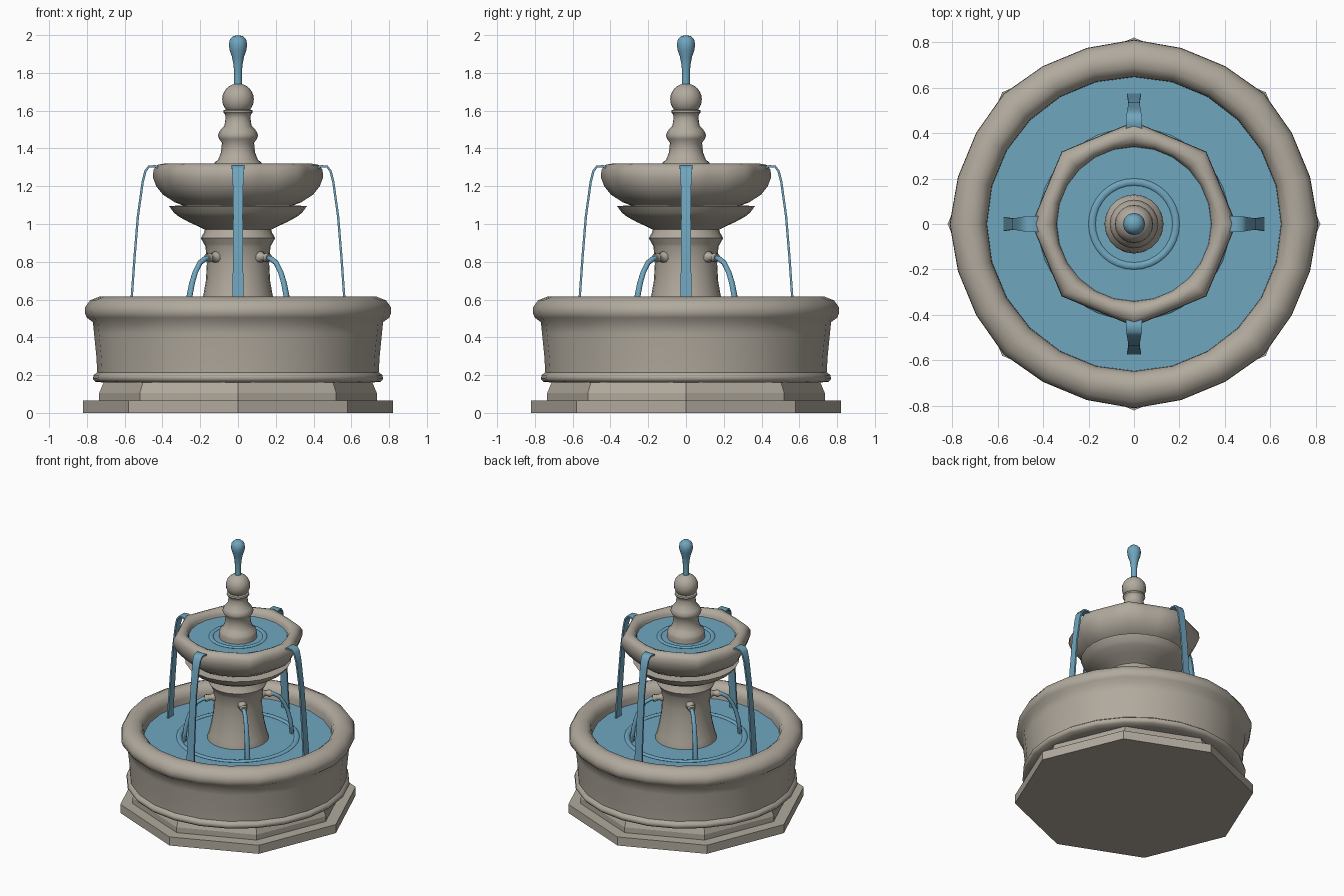
import bpy, bmesh
from math import sin, cos, pi, radians, sqrt, hypot


def material(name, color):
    m = bpy.data.materials.new(name)
    m.diffuse_color = color
    return m


STONE = material("stone", (0.44, 0.40, 0.34, 1))
WATER = material("water", (0.16, 0.38, 0.52, 1))


def finish(name, bm, mat, angle):
    bmesh.ops.remove_doubles(bm, verts=bm.verts, dist=1e-5)
    bmesh.ops.recalc_face_normals(bm, faces=bm.faces)
    me = bpy.data.meshes.new(name)
    bm.to_mesh(me)
    bm.free()
    me.materials.append(mat)
    ob = bpy.data.objects.new(name, me)
    bpy.context.collection.objects.link(ob)
    if angle:
        bpy.ops.object.select_all(action='DESELECT')
        ob.select_set(True)
        bpy.context.view_layer.objects.active = ob
        bpy.ops.object.shade_smooth_by_angle(angle=radians(angle))
    return ob


def bridge(bm, rings, closed=False):
    n = len(rings[0])
    pairs = list(zip(rings, rings[1:]))
    if closed:
        pairs.append((rings[-1], rings[0]))
    for a, b in pairs:
        for i in range(n):
            j = (i + 1) % n
            bm.faces.new((a[i], a[j], b[j], b[i]))


def lathe(name, profile, seg, mat=STONE, angle=50, closed=False):
    """Revolve (radius, z[, lobe]) points; lobe pushes out eight soft corners."""
    bm = bmesh.new()
    rings = []
    for r, z, *lobe in profile:
        w = lobe[0] if lobe else 0
        ring = []
        for i in range(seg):
            a = 2 * pi * i / seg
            rr = r + w * cos(8 * a)
            ring.append(bm.verts.new((rr * cos(a), rr * sin(a), z)))
        rings.append(ring)
    bridge(bm, rings, closed)
    if not closed:
        for ring, (r, *_) in ((rings[0], profile[0]), (rings[-1], profile[-1])):
            if r > 1e-4:
                bm.faces.new(ring)
    return finish(name, bm, mat, angle)


def sweep(name, path, azimuth, n, mat, angle=50):
    """Sweep a section along (radius, z, half_width, half_thickness) points."""
    bm = bmesh.new()
    ca, sa = cos(azimuth), sin(azimuth)
    rings = []
    for k, (r, z, w, t) in enumerate(path):
        p, q = path[max(k - 1, 0)], path[min(k + 1, len(path) - 1)]
        dr, dz = q[0] - p[0], q[1] - p[1]
        d = hypot(dr, dz)
        nr, nz = -dz / d, dr / d
        s = sqrt(2) if n == 4 else 1
        ring = []
        for i in range(n):
            a = 2 * pi * (i + 0.5) / n
            u, v = s * w * cos(a), s * t * sin(a)
            rr = r + nr * v
            ring.append(bm.verts.new((rr * ca - u * sa, rr * sa + u * ca, z + nz * v)))
        rings.append(ring)
    bridge(bm, rings)
    bm.faces.new(rings[0])
    bm.faces.new(rings[-1])
    return finish(name, bm, mat, angle)


def ripple(name, r, z, t):
    lathe(name, [(r + 1.3 * t * cos(a * pi / 4), z + 0.6 * t * sin(a * pi / 4))
                 for a in range(8)], 32, WATER, closed=True)


# Octagonal plinth
lathe("plinth", [(0.82, 0), (0.82, 0.065), (0.735, 0.065), (0.735, 0.105),
                 (0.71, 0.165)], 8, angle=0)

# Large basin with rounded rim
lathe("basin", [(0.70, 0.16), (0.755, 0.165), (0.768, 0.18), (0.765, 0.2),
                (0.745, 0.215), (0.75, 0.30), (0.762, 0.42), (0.768, 0.48),
                (0.795, 0.505, 0.006), (0.805, 0.53, 0.006), (0.803, 0.56, 0.006),
                (0.78, 0.595, 0.004), (0.735, 0.615), (0.69, 0.61),
                (0.66, 0.585), (0.648, 0.55), (0.645, 0.30), (0, 0.28)], 24)
lathe("basin_water", [(0, 0.47), (0.647, 0.47), (0.647, 0.51), (0, 0.51)], 24, WATER)
ripple("basin_ripple", 0.405, 0.512, 0.014)

# Pedestal with a flared cup on top
lathe("pedestal", [(0.225, 0.29), (0.215, 0.50), (0.20, 0.55), (0.185, 0.615),
                   (0.17, 0.70), (0.165, 0.79), (0.172, 0.88), (0.18, 0.895),
                   (0.197, 0.925), (0.18, 0.955), (0.175, 0.97), (0.205, 0.985),
                   (0.26, 1.01), (0.315, 1.04), (0.34, 1.06), (0.365, 1.095),
                   (0.27, 1.10)], 24)

# Upper bowl with a gently lobed rim
lathe("upper_bowl", [(0, 1.085), (0.27, 1.09), (0.33, 1.115, 0.005),
                     (0.385, 1.155, 0.012), (0.415, 1.20, 0.018),
                     (0.43, 1.245, 0.02), (0.428, 1.285, 0.02),
                     (0.41, 1.313, 0.018), (0.38, 1.32, 0.01),
                     (0.355, 1.31, 0.004), (0.342, 1.285), (0.335, 1.24),
                     (0.25, 1.17), (0, 1.15)], 24)
lathe("upper_water", [(0, 1.25), (0.34, 1.25), (0.34, 1.27), (0, 1.27)], 24, WATER)
ripple("upper_ripple", 0.185, 1.272, 0.012)

# Turned finial and ball
lathe("finial", [(0.13, 1.17), (0.13, 1.30), (0.125, 1.325), (0.105, 1.34),
                 (0.09, 1.38), (0.085, 1.43), (0.1, 1.45), (0.107, 1.47),
                 (0.095, 1.495), (0.072, 1.52), (0.066, 1.56), (0.068, 1.58),
                 (0.078, 1.59), (0.076, 1.602), (0.055, 1.61)], 20)
lathe("finial_ball", [(0.084 * sin(pi * i / 12), 1.66 - 0.084 * cos(pi * i / 12))
                      for i in range(13)], 20)

# Top water jet ending in a drop
lathe("top_jet", [(0, 1.72), (0.023, 1.72), (0.021, 1.78), (0.023, 1.84),
                  (0.032, 1.885), (0.044, 1.92), (0.049, 1.95), (0.043, 1.977),
                  (0.025, 1.995), (0, 2.0)], 12, WATER)

for k in range(4):
    # Ribbons of water falling from the bowl rim
    sweep(f"waterfall_{k + 1}", [
        (0.40, 1.29, 0.034, 0.006), (0.44, 1.306, 0.035, 0.006),
        (0.472, 1.304, 0.034, 0.006), (0.49, 1.28, 0.031, 0.006),
        (0.505, 1.22, 0.028, 0.006), (0.53, 1.04, 0.025, 0.006),
        (0.548, 0.82, 0.027, 0.006), (0.562, 0.62, 0.029, 0.006),
        (0.57, 0.49, 0.032, 0.006)], k * pi / 2, 4, WATER)

    # Flared spouts on the pedestal and their arcing jets
    az = k * pi / 2 + pi / 4
    sweep(f"spout_{k + 1}", [
        (0.14, 0.825, 0.032, 0.03), (0.175, 0.825, 0.032, 0.03),
        (0.185, 0.825, 0.022, 0.021), (0.205, 0.823, 0.021, 0.02),
        (0.215, 0.822, 0.028, 0.026), (0.232, 0.82, 0.024, 0.022)], az, 10, STONE)
    sweep(f"spout_jet_{k + 1}", [
        (0.20, 0.822, 0.015, 0.014), (0.245, 0.817, 0.015, 0.014),
        (0.285, 0.795, 0.015, 0.014), (0.32, 0.745, 0.016, 0.014),
        (0.345, 0.685, 0.017, 0.015), (0.365, 0.61, 0.018, 0.015),
        (0.378, 0.49, 0.02, 0.016)], az, 8, WATER)
